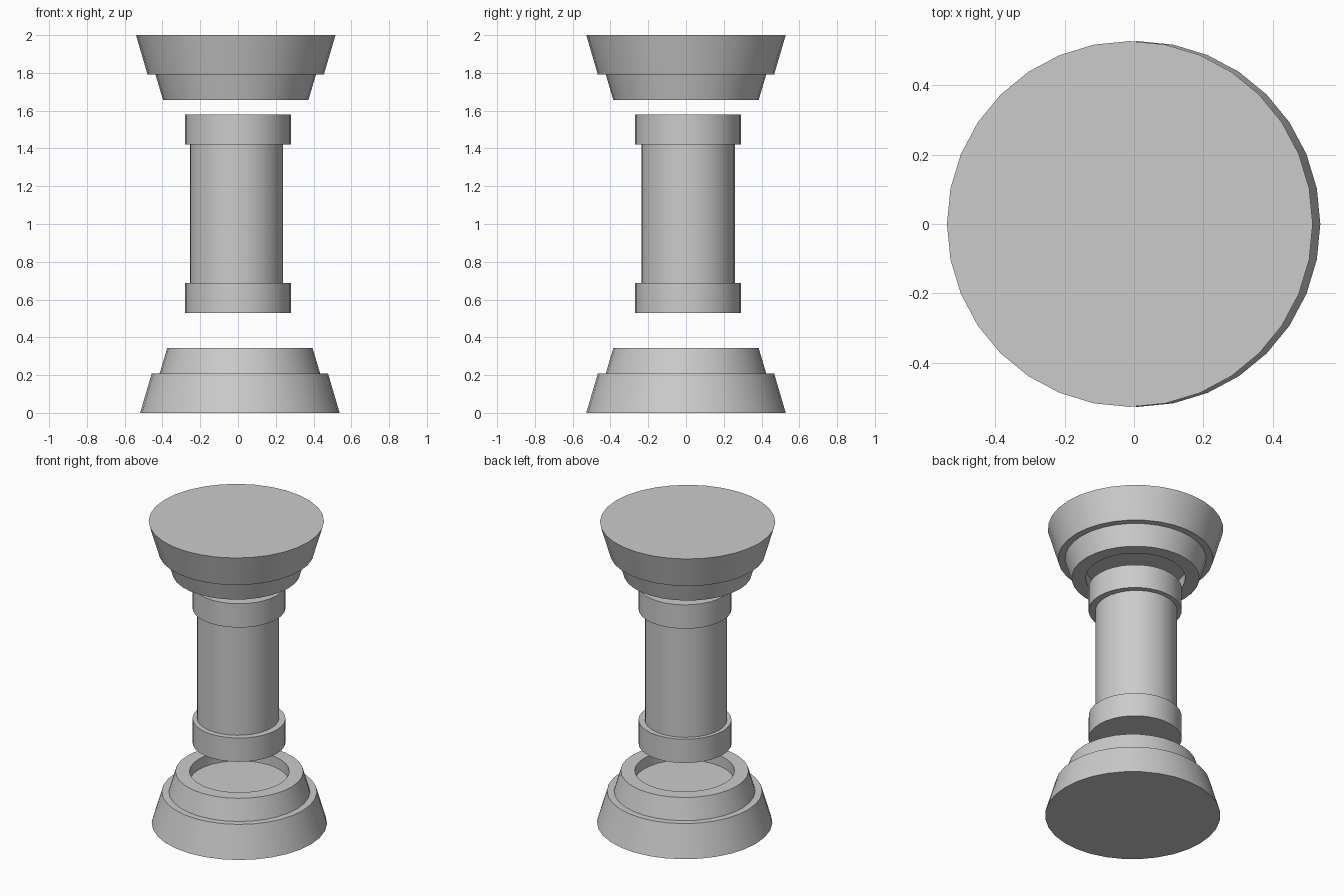
import bpy, bmesh
from math import cos, sin, pi, radians

if "Cube" in bpy.data.objects:
    bpy.data.objects.remove(bpy.data.objects["Cube"])

SIDES = 32


def lathe(name, profile, location, flip=False):
    """Revolve (radius, z) points around z, closing both ends with flat caps."""
    bm = bmesh.new()
    rings = []
    for r, z in profile:
        rings.append([bm.verts.new((r * cos(2 * pi * i / SIDES),
                                    r * sin(2 * pi * i / SIDES),
                                    -z if flip else z)) for i in range(SIDES)])
    for low, high in zip(rings, rings[1:]):
        for i in range(SIDES):
            j = (i + 1) % SIDES
            bm.faces.new((low[i], low[j], high[j], high[i]))
    bm.faces.new(rings[0])
    bm.faces.new(rings[-1])
    bmesh.ops.recalc_face_normals(bm, faces=bm.faces)
    mesh = bpy.data.meshes.new(name)
    bm.to_mesh(mesh)
    bm.free()
    obj = bpy.data.objects.new(name, mesh)
    obj.location = location
    bpy.context.collection.objects.link(obj)
    bpy.ops.object.select_all(action='DESELECT')
    obj.select_set(True)
    bpy.context.view_layer.objects.active = obj
    bpy.ops.object.shade_smooth_by_angle(angle=radians(30))
    return obj


# Stepped, tapered plinth with a round socket; the capital is its inverse
plinth = [(0.528, 0), (0.467, 0.208), (0.425, 0.208), (0.385, 0.343),
          (0.30, 0.343), (0.30, 0.273)]
lathe("base", plinth, (0.01, 0, 0))
lathe("capital", plinth, (-0.012, 0, 2), flip=True)

# Plain round shaft between the collars
lathe("shaft", [(0.247, 0.68), (0.247, 1.43)], (-0.008, 0.012, 0))

# Wider collars at both ends of the shaft
for name, z in (("lower_collar", 0.53), ("upper_collar", 1.422)):
    lathe(name, [(0.28, 0), (0.28, 0.158)], (0, 0.01, z))
